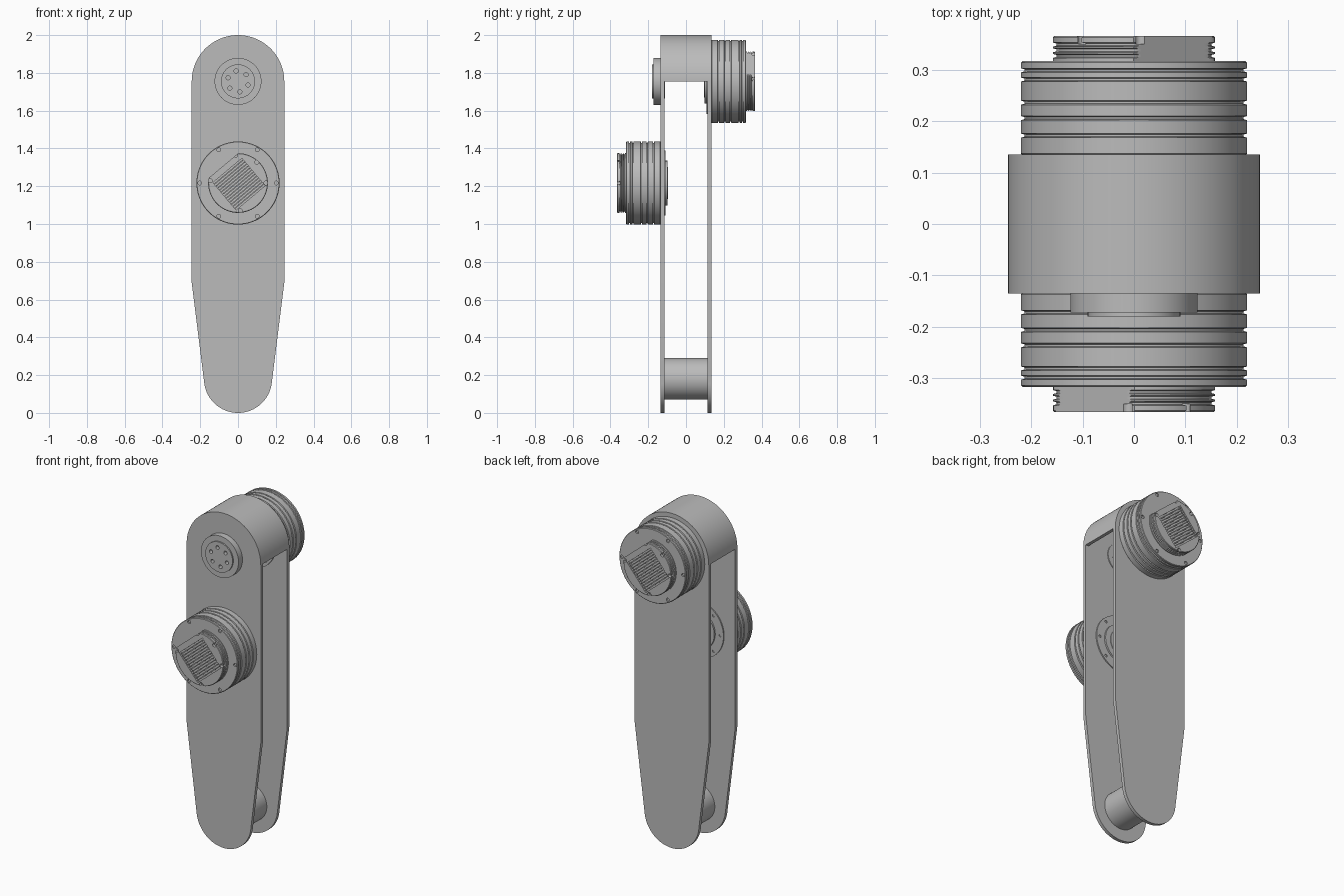
import bpy, bmesh
from math import sin, cos, pi, radians
from mathutils import Matrix, Vector

cube = bpy.data.objects.get("Cube")
if cube:
    bpy.data.objects.remove(cube, do_unlink=True)

gray = bpy.data.materials.new("machined_gray")
gray.use_nodes = True
tone = (0.5, 0.5, 0.5, 1)
gray.diffuse_color = tone
bsdf = next(n for n in gray.node_tree.nodes if n.type == 'BSDF_PRINCIPLED')
bsdf.inputs["Base Color"].default_value = tone

PLATE_OUT, PLATE_IN = 0.135, 0.115
TOP_Z, LOW_Z, FOOT_Z = 1.755, 1.217, 0.18
FIN_TILT = radians(40)


def finish(name, bm):
    bmesh.ops.recalc_face_normals(bm, faces=bm.faces[:])
    mesh = bpy.data.meshes.new(name)
    bm.to_mesh(mesh)
    bm.free()
    obj = bpy.data.objects.new(name, mesh)
    bpy.context.collection.objects.link(obj)
    mesh.materials.append(gray)
    return obj


def smooth(obj):
    bpy.ops.object.select_all(action='DESELECT')
    obj.select_set(True)
    bpy.context.view_layer.objects.active = obj
    bpy.ops.object.shade_smooth_by_angle(angle=radians(30))


def add_lathe(bm, profile, x=0, z=0, segs=96, flat=None):
    """Stack of rings (radius, depth) toward -y; flat trims one side to a plane."""
    n = Vector((-sin(FIN_TILT), cos(FIN_TILT)))
    rings = []
    for r, depth in profile:
        ring = []
        for i in range(segs):
            a = 2 * pi * i / segs
            p = Vector((r * cos(a), r * sin(a)))
            if flat and p.dot(n) > flat:
                p -= n * (p.dot(n) - flat)
            ring.append(bm.verts.new((x + p.x, -depth, z + p.y)))
        rings.append(ring)
    for a, b in zip(rings, rings[1:]):
        for i in range(segs):
            j = (i + 1) % segs
            bm.faces.new((a[i], a[j], b[j], b[i]))
    bm.faces.new(rings[0])
    bm.faces.new(rings[-1])


def add_tilted_box(bm, u, v, depth, size):
    c, s = cos(FIN_TILT), sin(FIN_TILT)
    place = Matrix.Translation((u * c - v * s, -depth, u * s + v * c))
    turn = Matrix.Rotation(-FIN_TILT, 4, 'Y')
    bmesh.ops.create_cube(bm, size=1, matrix=place @ turn @ Matrix.Diagonal((*size, 1)))


def extrude_outline(name, points, y0, y1):
    bm = bmesh.new()
    face = bm.faces.new([bm.verts.new((x, y0, z)) for x, z in points])
    out = bmesh.ops.extrude_face_region(bm, geom=[face])
    moved = [g for g in out["geom"] if isinstance(g, bmesh.types.BMVert)]
    bmesh.ops.translate(bm, verts=moved, vec=(0, y1 - y0, 0))
    obj = finish(name, bm)
    smooth(obj)
    return obj


def cut(obj, bm):
    cutter = finish("cutter", bm)
    cutter.hide_render = True
    mod = obj.modifiers.new("cut", 'BOOLEAN')
    mod.operation, mod.solver, mod.object = 'DIFFERENCE', 'EXACT', cutter
    bpy.context.view_layer.objects.active = obj
    bpy.ops.object.modifier_apply(modifier=mod.name)
    bpy.data.objects.remove(cutter, do_unlink=True)


def hole_circle(bm, count, radius, hole, d0, d1, start=0.0):
    for i in range(count):
        a = start + 2 * pi * i / count
        add_lathe(bm, [(hole, d0), (hole, d1)], radius * cos(a), radius * sin(a), 16)


def arc(r, z, a0, a1, steps):
    span = [radians(a0 + (a1 - a0) * i / steps) for i in range(steps + 1)]
    return [(r * cos(a), z + r * sin(a)) for a in span]


def grooved(r, start, end, grooves, depth, width):
    prof = [(r - 0.003, start), (r, start + 0.003)]
    for g in grooves:
        prof += [(r, g - width), (r - depth, g - width / 2),
                 (r - depth, g + width / 2), (r, g + width)]
    return prof + [(r, end - 0.003), (r - 0.003, end)]


# Side plates: round head, straight flanks, tapered rounded foot
outline = (arc(0.245, TOP_Z, 0, 180, 64) + [(-0.245, 0.69)]
           + arc(0.18, FOOT_Z, 187, 353, 56) + [(0.245, 0.69)])
extrude_outline("front_plate", outline, -PLATE_OUT, -PLATE_IN)
extrude_outline("back_plate", outline, PLATE_IN, PLATE_OUT)

# Arched cover joining the plate heads
extrude_outline("top_arch", arc(0.245, TOP_Z, 0, 180, 64) + arc(0.225, TOP_Z, 180, 0, 64),
                -PLATE_IN, PLATE_IN)

# Spacer tube at the foot
bm = bmesh.new()
add_lathe(bm, [(0.11, -PLATE_IN), (0.11, PLATE_IN)], z=FOOT_Z)
smooth(finish("foot_spacer", bm))


def motor(prefix, z, spin):
    parts = []
    # Grooved drum with face bolts
    bm = bmesh.new()
    add_lathe(bm, grooved(0.22, 0.134, 0.317, [0.172, 0.206, 0.236, 0.281, 0.299], 0.007, 0.004))
    drum = finish(prefix + "_motor_drum", bm)
    bm = bmesh.new()
    hole_circle(bm, 6, 0.203, 0.01, 0.309, 0.33)
    cut(drum, bm)
    parts.append(drum)
    # Grooved end cap with a flat side, a fin recess and screw notches
    bm = bmesh.new()
    add_lathe(bm, grooved(0.158, 0.312, 0.366, [0.327, 0.338, 0.349], 0.007, 0.004), flat=0.12)
    cap = finish(prefix + "_motor_cap", bm)
    bm = bmesh.new()
    add_tilted_box(bm, 0, -0.008, 0.362, (0.2, 0.024, 0.19))
    cut(cap, bm)
    bm = bmesh.new()
    for deg in (-85, 0, 48, 95, 175):
        a = radians(deg)
        add_lathe(bm, [(0.011, 0.35), (0.011, 0.38)], 0.148 * cos(a), 0.148 * sin(a), 16)
    cut(cap, bm)
    parts.append(cap)
    # Cooling fins
    bm = bmesh.new()
    for i in range(13):
        add_tilted_box(bm, 0, -0.092 + i * 0.014, 0.356, (0.196, 0.016, 0.006))
    parts.append(finish(prefix + "_cooling_fins", bm))
    # Stepped flange on the inner side of the plate
    bm = bmesh.new()
    add_lathe(bm, [(0.172, 0.13), (0.172, 0.108), (0.118, 0.108), (0.118, 0.098),
                   (0.085, 0.098), (0.085, 0.094)])
    flange = finish(prefix + "_inner_flange", bm)
    bm = bmesh.new()
    hole_circle(bm, 8, 0.15, 0.008, 0.1, 0.114)
    cut(flange, bm)
    parts.append(flange)
    for obj in parts:
        obj.data.transform(Matrix.Translation((0, 0, z)) @ Matrix.Rotation(spin, 4, 'Z'))
        smooth(obj)


motor("lower", LOW_Z, 0)
motor("upper", TOP_Z, pi)

# Output hub through the front plate, opposite the upper motor
bm = bmesh.new()
add_lathe(bm, [(0.09, 0.11), (0.09, 0.12), (0.124, 0.12), (0.124, 0.172),
               (0.09, 0.172), (0.09, 0.18)])
hub = finish("output_hub", bm)
bm = bmesh.new()
hole_circle(bm, 6, 0.056, 0.011, 0.1, 0.19, radians(40))
cut(hub, bm)
hub.data.transform(Matrix.Translation((0, 0, TOP_Z)))
smooth(hub)
